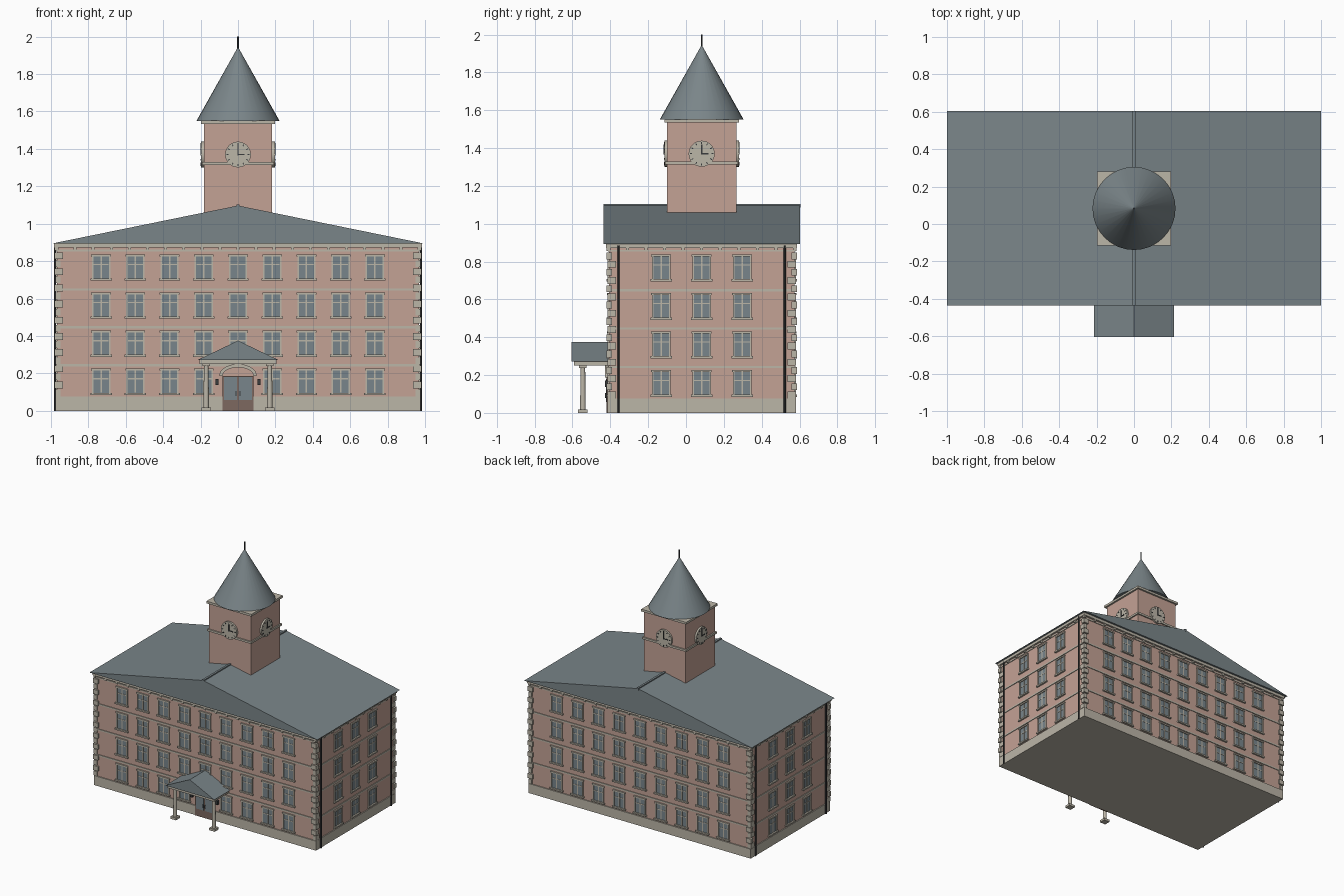
import bpy, bmesh, math
from mathutils import Matrix, Vector

if "Cube" in bpy.data.objects:
    bpy.data.objects.remove(bpy.data.objects["Cube"])

CY = 0.083                      # centre of the main block in y
HX, HY = 0.968, 0.49            # half sizes of the brick walls
FRONT, RIGHT, BACK, LEFT = 0, 90, 180, 270


def material(name, r, g, b):
    m = bpy.data.materials.new(name)
    m.diffuse_color = (r, g, b, 1)
    m.use_nodes = True
    m.node_tree.nodes["Principled BSDF"].inputs["Base Color"].default_value = m.diffuse_color
    return m


BRICK = material("brick", 0.55, 0.36, 0.30)
STONE = material("pale stone", 0.50, 0.465, 0.39)
SLATE = material("slate", 0.195, 0.235, 0.25)
GLASS = material("window glass", 0.19, 0.235, 0.26)
DOOR = material("door wood", 0.205, 0.14, 0.115)
DARK = material("dark metal", 0.04, 0.043, 0.046)


def finish(name, bm, mat, smooth=False):
    bmesh.ops.recalc_face_normals(bm, faces=bm.faces)
    me = bpy.data.meshes.new(name)
    bm.to_mesh(me)
    bm.free()
    me.materials.append(mat)
    ob = bpy.data.objects.new(name, me)
    bpy.context.collection.objects.link(ob)
    if smooth:
        bpy.context.view_layer.objects.active = ob
        ob.select_set(True)
        bpy.ops.object.shade_smooth_by_angle(angle=math.radians(35))
        ob.select_set(False)
    return ob


def side_matrix(angle):
    """Local x runs along a wall, local -y points out of it."""
    return Matrix.Translation((0, CY, 0)) @ Matrix.Rotation(math.radians(angle), 4, 'Z')


def boxes(name, mat, items):
    """items: (matrix, (x0, x1), (y0, y1), (z0, z1))"""
    bm = bmesh.new()
    for m, *spans in items:
        c = Vector([(a + b) / 2 for a, b in spans])
        s = [abs(b - a) for a, b in spans]
        bmesh.ops.create_cube(bm, size=1, matrix=m @ Matrix.Translation(c) @ Matrix.Diagonal((*s, 1)))
    return finish(name, bm, mat)


def cones(name, mat, items, segs=24):
    """items: (matrix, bottom radius, top radius, z0, z1)"""
    bm = bmesh.new()
    for m, r0, r1, z0, z1 in items:
        bmesh.ops.create_cone(bm, cap_ends=True, segments=segs, radius1=r0, radius2=r1, depth=z1 - z0,
                              matrix=m @ Matrix.Translation((0, 0, (z0 + z1) / 2)))
    return finish(name, bm, mat, True)


def extruded(name, mat, polys, y0, y1):
    """Extrude x-z outlines from y0 to y1."""
    bm = bmesh.new()
    for poly in polys:
        f = bm.faces.new([bm.verts.new((x, y0, z)) for x, z in poly])
        r = bmesh.ops.extrude_face_region(bm, geom=[f])
        bmesh.ops.translate(bm, vec=(0, y1 - y0, 0), verts=[v for v in r["geom"] if isinstance(v, bmesh.types.BMVert)])
    return finish(name, bm, mat)


I = Matrix.Identity(4)
MID = side_matrix(0)
SIDES = [(FRONT, HX, HY), (RIGHT, HY, HX), (BACK, HX, HY), (LEFT, HY, HX)]

# Main block
boxes("foundation", STONE, [(MID, (-0.975, 0.975), (-0.498, 0.498), (0, 0.075))])
boxes("brick_walls", BRICK, [(MID, (-HX, HX), (-HY, HY), (0.07, 0.89))])

# Floor bands and cornice
bands = [(MID, (-HX - p, HX + p), (-HY - p, HY + p), (z, z + h))
         for z, h, p in [(0.237, 0.012, 0.005), (0.44, 0.012, 0.005), (0.642, 0.012, 0.005),
                         (0.852, 0.01, 0.005), (0.872, 0.023, 0.015)]]
boxes("floor_bands_and_cornice", STONE, bands)
brackets = []
for ang, half, dist in SIDES:
    n = round(half * 2 / 0.095)
    for i in range(n + 1):
        u = -half + 2 * half * i / n
        brackets.append((side_matrix(ang), (u - 0.008, u + 0.008), (-dist - 0.012, -dist), (0.856, 0.873)))
boxes("cornice_brackets", STONE, brackets)

# Corner quoins, alternately long and short
quoins = []
for sx in (-1, 1):
    for sy in (-1, 1):
        for k in range(18):
            a, b = (0.045, 0.028) if k % 2 else (0.028, 0.045)
            p = 0.013 if k % 2 else 0.008
            z = 0.077 + k * 0.0432
            quoins.append((MID, (sx * (HX + p - a), sx * (HX + p)), (sy * (HY + p - b), sy * (HY + p)), (z, z + 0.036)))
boxes("corner_quoins", STONE, quoins)

# Windows on all four walls
glass, bars, frames = [], [], []
for ang, half, dist in SIDES:
    m = side_matrix(ang)
    long_wall = ang in (FRONT, BACK)
    n, step = (4, 0.183) if long_wall else (1, 0.214)
    for row in range(4):
        z0 = 0.085 + row * 0.2035
        z1 = z0 + 0.139
        for i in range(-n, n + 1):
            if ang == FRONT and row == 0 and i == 0:
                continue                              # the entrance is here
            u = i * step

            def add(group, a, b, c, d, out):
                group.append((m, (u + a, u + b), (-dist - out, -dist + 0.005), (c, d)))
            add(glass, -0.042, 0.042, z0 + 0.01, z1 - 0.006, 0.002)
            add(bars, -0.004, 0.004, z0 + 0.012, z1 - 0.008, 0.004)
            add(bars, -0.04, 0.04, z0 + 0.083, z0 + 0.09, 0.004)
            for s in (-1, 1):
                add(frames, s * 0.045 - 0.004, s * 0.045 + 0.004, z0, z1, 0.008)
            add(frames, -0.053, 0.053, z1 - 0.009, z1 + 0.002, 0.01)
            add(frames, -0.057, 0.057, z0, z0 + 0.011, 0.014)
boxes("window_glass", GLASS, glass)
boxes("window_bars", STONE, bars)
boxes("window_frames", STONE, frames)

# Rain pipes on the end walls
cones("rain_pipes", DARK, [(Matrix.Translation((s * (HX + 0.011), y, 0)), 0.006, 0.006, 0, 0.885)
                           for s in (-1, 1) for y in (-0.357, 0.522)], 10)

# Main roof with ridge cap
extruded("main_roof", SLATE, [[(-1, 0.893), (1, 0.893), (0, 1.097)]], -0.435, 0.603)
boxes("ridge_cap", SLATE, [(I, (-0.008, 0.008), (-0.437, 0.605), (1.085, 1.104))])

# Clock tower
T = 0.183
boxes("tower_walls", BRICK, [(MID, (-T, T), (-T, T), (0.95, 1.54))])
boxes("tower_bands", STONE, [(MID, (-0.193, 0.193), (-0.193, 0.193), (1.314, 1.33)),
                             (MID, (-0.197, 0.197), (-0.197, 0.197), (1.534, 1.552))])
cones("tower_roof", SLATE, [(MID, 0.222, 0.003, 1.55, 1.94)], 32)
cones("spire", DARK, [(MID, 0.005, 0.005, 1.92, 2.0)], 10)

# Clocks
faces, marks = [], []
for ang in (FRONT, RIGHT, BACK, LEFT):
    m = side_matrix(ang) @ Matrix.Translation((0, 0, 1.37))
    faces.append((m @ Matrix.Rotation(math.pi / 2, 4, 'X'), 0.069, 0.069, T - 0.01, 0.197))
    for h in range(12):
        marks.append((m @ Matrix.Rotation(h * math.pi / 6, 4, 'Y'), (-0.0025, 0.0025), (-0.200, -0.195), (0.051, 0.062)))
    marks.append((m, (-0.003, 0.003), (-0.201, -0.195), (-0.004, 0.05)))
    marks.append((m, (-0.004, 0.036), (-0.201, -0.195), (-0.003, 0.003)))
cones("clock_faces", STONE, faces, 32)
boxes("clock_marks_and_hands", DARK, marks)

# Porch
extruded("porch_roof", SLATE, [[(-0.215, 0.272), (0.215, 0.272), (0, 0.375)]], -0.605, -0.4)
boxes("porch_beam", STONE, [(I, (-0.205, 0.205), (-0.592, -0.4), (0.25, 0.273))])
posts = [Matrix.Translation((s * 0.17, -0.545, 0)) for s in (-1, 1)]
cones("porch_columns", STONE, [(m, 0.015, 0.012, 0.015, 0.25) for m in posts], 20)
boxes("porch_column_ends", STONE, [(m, (-w, w), (-w, w), z) for m in posts
                                   for w, z in [(0.025, (0, 0.018)), (0.02, (0.238, 0.252))]])

# Entrance: double door with glazed upper half, arch and lamps
W = CY - HY
boxes("door", DOOR, [(I, (-0.083, 0.083), (W - 0.013, W), (0, 0.187))])
boxes("door_glass", GLASS, [(I, (s * 0.006, s * 0.074), (W - 0.016, W), (0.058, 0.18)) for s in (-1, 1)])
boxes("door_handles", DARK, [(I, (s * 0.008, s * 0.013), (W - 0.022, W), (0.08, 0.105)) for s in (-1, 1)])


def arch_point(rx, rz, i):
    t = math.pi * i / 16
    return rx * math.cos(t), 0.187 + rz * math.sin(t)


extruded("door_arch", STONE, [[arch_point(0.1, 0.063, i), arch_point(0.1, 0.063, i + 1),
                               arch_point(0.082, 0.045, i + 1), arch_point(0.082, 0.045, i)]
                              for i in range(16)], W - 0.02, W + 0.01)
boxes("wall_lamps", DARK, [(I, (s * 0.104, s * 0.12), (W - 0.022, W), (0.138, 0.17)) for s in (-1, 1)])
